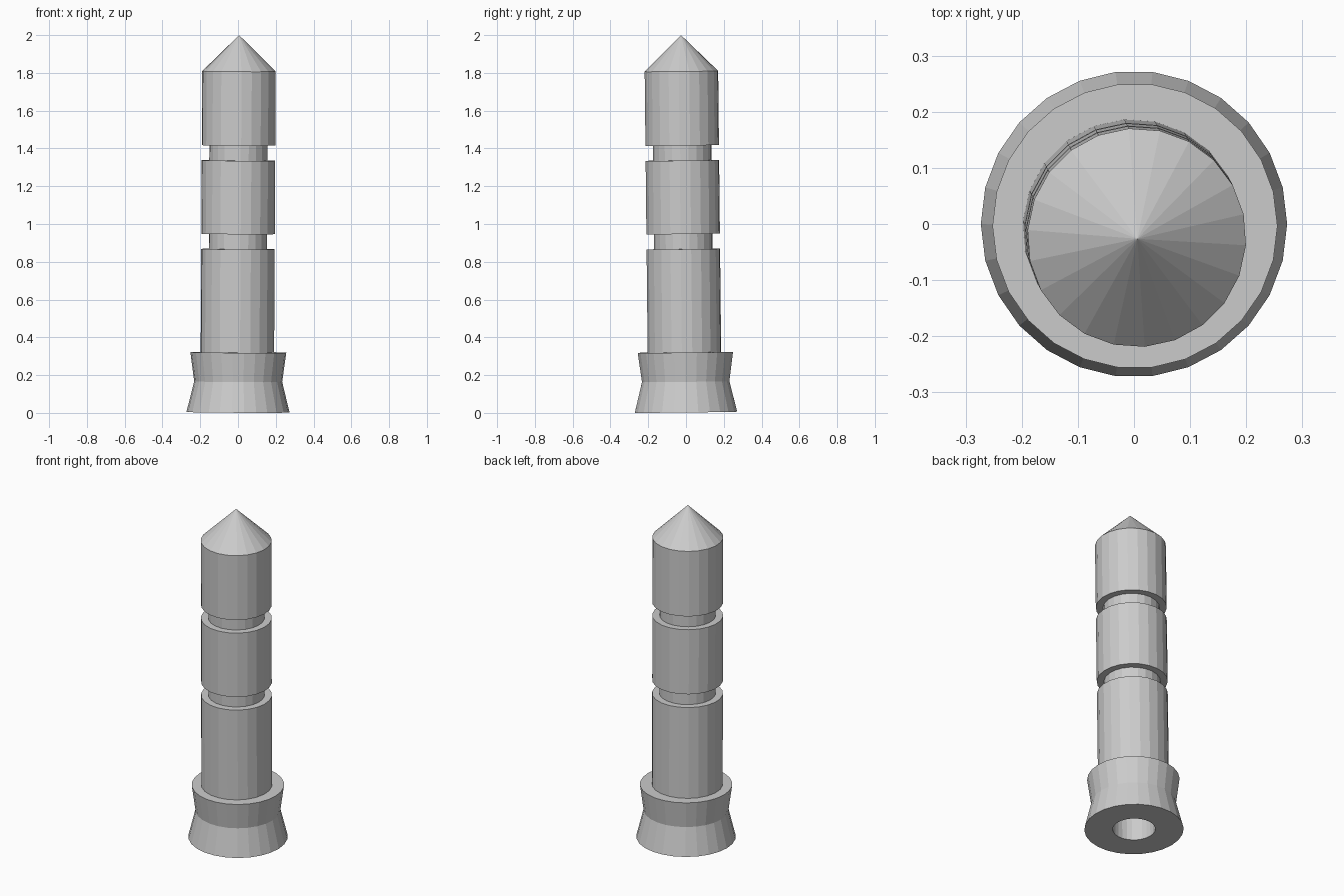
import bpy, bmesh, math
from mathutils import Matrix, Vector

cube = bpy.data.objects.get("Cube")
if cube:
    bpy.data.objects.remove(cube, do_unlink=True)

grey = bpy.data.materials.new("stone grey")
grey.use_nodes = True
GREY = (0.6, 0.6, 0.6, 1)
grey.diffuse_color = GREY
grey.node_tree.nodes["Principled BSDF"].inputs["Base Color"].default_value = GREY

# The whole post leans slightly to the front and to its left
LEAN = (Matrix.Translation((0, 0, 0.0035))
        @ Matrix.Rotation(0.0055, 4, 'Y') @ Matrix.Rotation(0.0107, 4, 'X'))


def lathe(name, profile, sides, turn=0.0, offset=(0, 0), closed=False):
    """Revolve (radius, height) points; zero radius makes a pole."""
    bm = bmesh.new()
    rings = []
    for r, z in profile:
        if r == 0:
            rings.append([bm.verts.new((*offset, z))] * sides)
            continue
        rings.append([bm.verts.new((offset[0] + r * math.cos(turn + math.tau * i / sides),
                                    offset[1] + r * math.sin(turn + math.tau * i / sides), z))
                      for i in range(sides)])
    pairs = list(zip(rings, rings[1:]))
    if closed:
        pairs.append((rings[-1], rings[0]))
    for low, high in pairs:
        for i in range(sides):
            j = (i + 1) % sides
            loop = list(dict.fromkeys((low[i], low[j], high[j], high[i])))
            bm.faces.new(loop)
    bmesh.ops.recalc_face_normals(bm, faces=bm.faces)
    bm.transform(LEAN)
    mesh = bpy.data.meshes.new(name)
    bm.to_mesh(mesh)
    bm.free()
    mesh.materials.append(grey)
    obj = bpy.data.objects.new(name, mesh)
    bpy.context.collection.objects.link(obj)
    return obj


# Waisted foot with a round bore
BORE = 0.117
lathe("foot", [(BORE, 0), (0.273, 0), (0.233, 0.162), (0.254, 0.317), (BORE, 0.317)],
      26, closed=True)

# Shaft with two grooves and a pointed tip
R, NECK = 0.195, 0.155
shaft = [(0, 0.317), (R, 0.317)]
for groove in (0.864, 1.333):
    shaft += [(R, groove), (NECK, groove), (NECK, groove + 0.08), (R, groove + 0.08)]
shaft += [(R, 1.805), (0, 1.9965)]
lathe("shaft", shaft, 22, turn=math.radians(-4), offset=(-0.005, -0.005))
